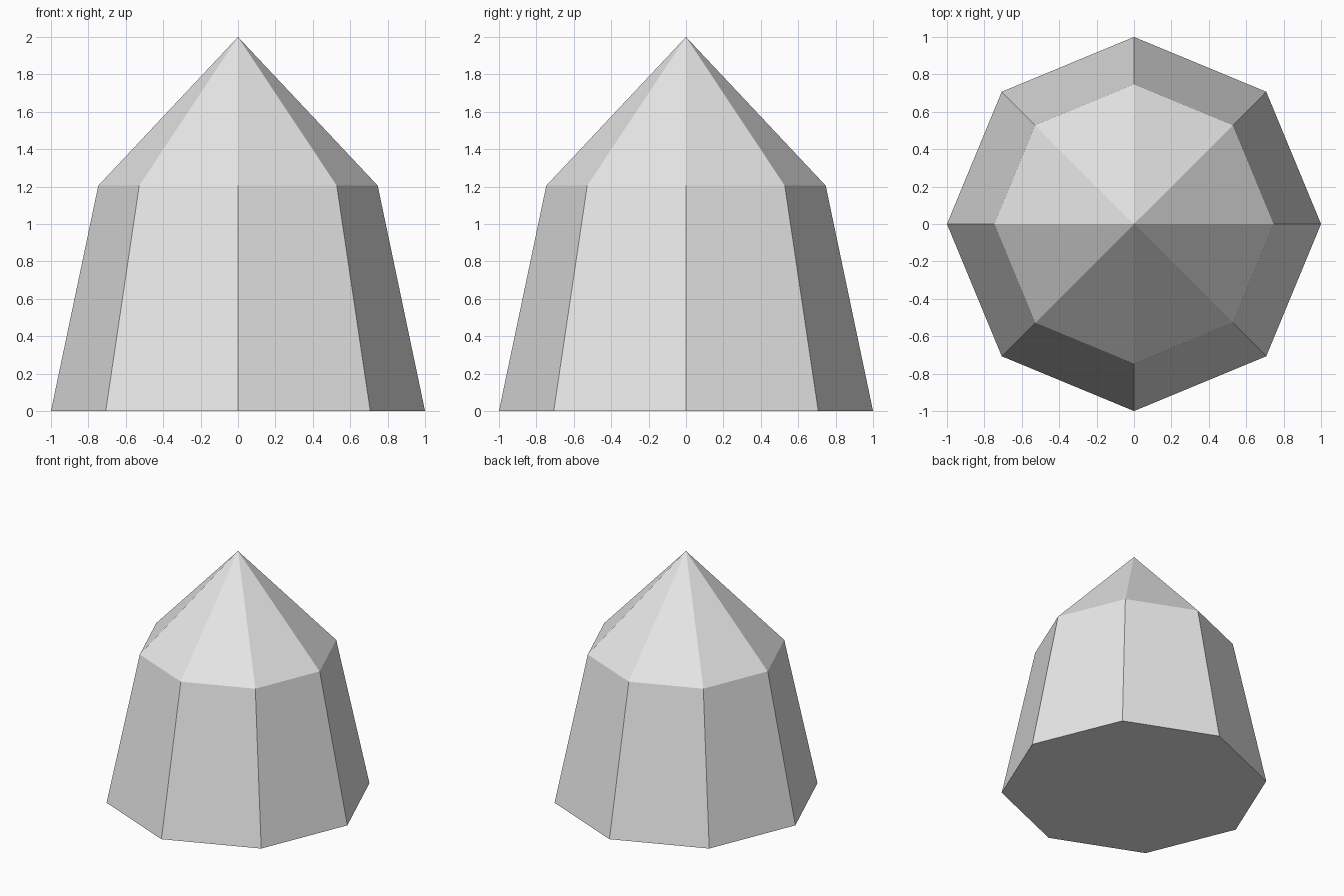
import bpy
import bmesh
from math import cos, sin, pi

cube = bpy.data.objects.get("Cube")
if cube:
    bpy.data.objects.remove(cube, do_unlink=True)

SIDES = 8

# Single pale grey colour
grey = bpy.data.materials.new("pale_grey")
grey.use_nodes = True
colour = (0.8, 0.8, 0.8, 1.0)
grey.diffuse_color = colour
grey.node_tree.nodes["Principled BSDF"].inputs["Base Color"].default_value = colour

bm = bmesh.new()


def ring(radius, z):
    """Octagon with corners on the x and y axes."""
    return [bm.verts.new((radius * cos(2 * pi * i / SIDES),
                          radius * sin(2 * pi * i / SIDES), z))
            for i in range(SIDES)]


# Base, tapering walls and pointed cap as one closed shell
base = ring(1.0, 0.0)
shoulder = ring(0.747, 1.205)
tip = bm.verts.new((0, 0, 2.0))
bm.faces.new(base[::-1])
for i in range(SIDES):
    j = (i + 1) % SIDES
    bm.faces.new((base[i], base[j], shoulder[j], shoulder[i]))
    bm.faces.new((shoulder[i], shoulder[j], tip))
bmesh.ops.recalc_face_normals(bm, faces=bm.faces)

mesh = bpy.data.meshes.new("pointed_block")
bm.to_mesh(mesh)
bm.free()
mesh.materials.append(grey)
block = bpy.data.objects.new("pointed_block", mesh)
bpy.context.collection.objects.link(block)
